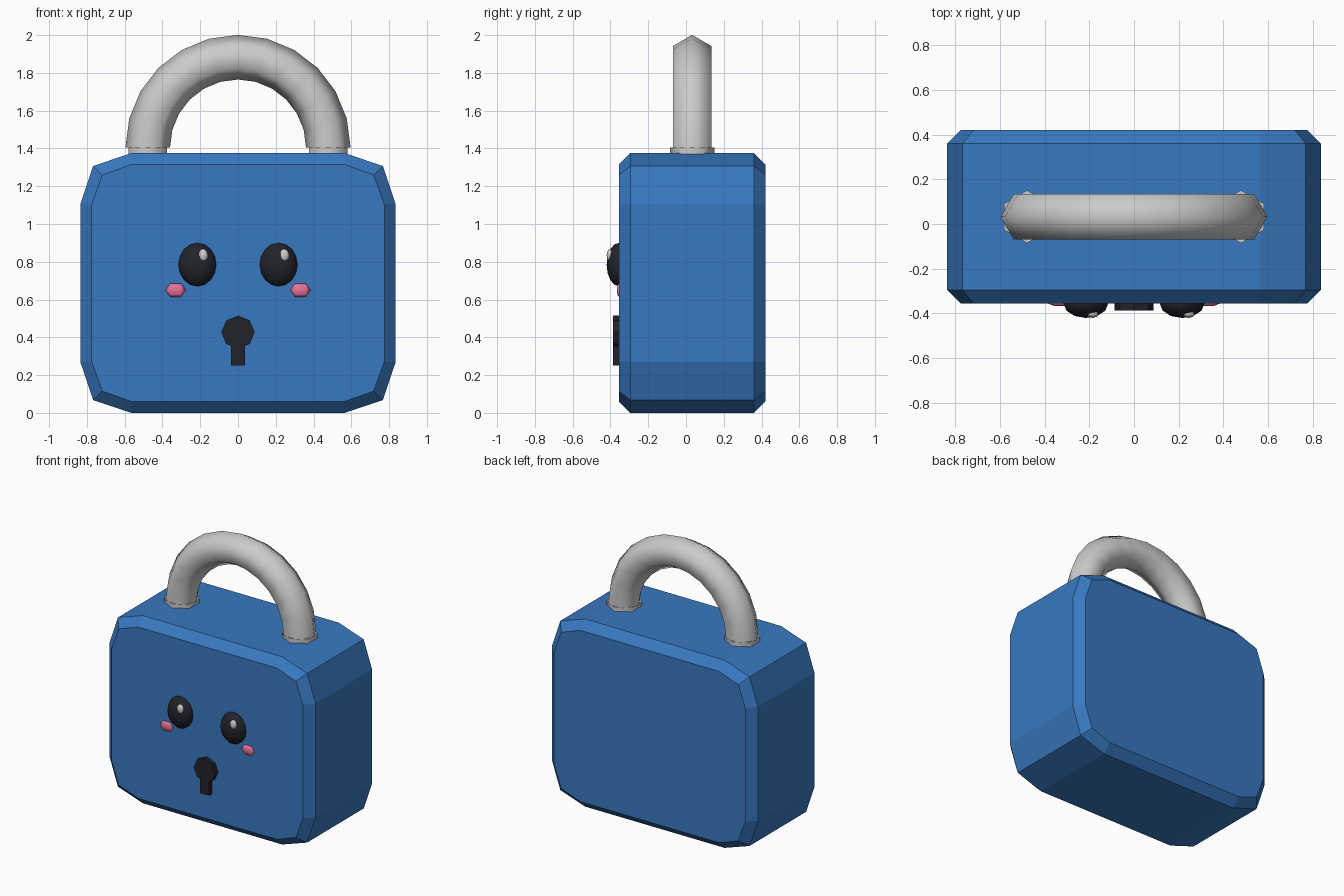
import bpy, bmesh
from math import sin, cos, pi, radians
from mathutils import Matrix, Vector

if "Cube" in bpy.data.objects:
    bpy.data.objects.remove(bpy.data.objects["Cube"])

YC = 0.0325  # depth centre of body and shackle


def material(name, rgb):
    m = bpy.data.materials.new(name)
    m.diffuse_color = (*rgb, 1)
    m.use_nodes = True
    m.node_tree.nodes["Principled BSDF"].inputs["Base Color"].default_value = m.diffuse_color
    return m


BLUE = material("blue", (0.04, 0.19, 0.53))
BLACK = material("black", (0.016, 0.017, 0.024))
PINK = material("pink", (0.80, 0.17, 0.31))


def finish(name, bm, mat=None, smooth=False):
    bmesh.ops.recalc_face_normals(bm, faces=bm.faces)
    for f in bm.faces:
        f.smooth = smooth and len(f.verts) < 5
    me = bpy.data.meshes.new(name)
    bm.to_mesh(me)
    bm.free()
    ob = bpy.data.objects.new(name, me)
    bpy.context.collection.objects.link(ob)
    if mat:
        me.materials.append(mat)
    return ob


def loft(name, rings, mat=None, smooth=False):
    """Skin a list of equal-length point rings and cap both ends."""
    bm = bmesh.new()
    vs = [[bm.verts.new(p) for p in r] for r in rings]
    n = len(vs[0])
    for a, b in zip(vs, vs[1:]):
        for i in range(n):
            j = (i + 1) % n
            bm.faces.new((a[i], a[j], b[j], b[i]))
    bm.faces.new(vs[0])
    bm.faces.new(vs[-1])
    return finish(name, bm, mat, smooth)


def ellipsoid(name, loc, size, segs, rings, mat=None, pole_x=False):
    bm = bmesh.new()
    bmesh.ops.create_uvsphere(bm, u_segments=segs, v_segments=rings, radius=1)
    if pole_x:
        bmesh.ops.rotate(bm, verts=bm.verts, matrix=Matrix.Rotation(pi / 2, 3, 'Y'))
    bmesh.ops.scale(bm, verts=bm.verts, vec=size)
    bmesh.ops.translate(bm, verts=bm.verts, vec=loc)
    return finish(name, bm, mat, True)


# Body: clipped-corner outline with chamfered front and back rims
def outline(y, corner):
    half = [(x, z) for x, z in corner] + [(x, 1.375 - z) for x, z in reversed(corner)]
    pts = half + [(-x, z) for x, z in reversed(half)]
    return [(x, y, z) for x, z in pts]


OUTER = [(0.565, 0), (0.767, 0.068), (0.835, 0.27)]
INNER = [(0.562, 0.06), (0.718, 0.115), (0.775, 0.273)]
loft("lock_body", [outline(-0.355, INNER), outline(-0.295, OUTER),
                   outline(0.36, OUTER), outline(0.42, INNER)], BLUE)

# Shackle: six-sided tube swept through a half circle
R, r, Z = 0.478, 0.118, 1.405
rings = []
for i in range(13):
    a = pi * i / 12
    ring = []
    for k in range(6):
        b = pi * k / 3
        d = R + r * cos(b)
        ring.append((d * cos(a), YC + r * sin(b), Z + d * sin(a)))
    rings.append(ring)
loft("shackle", rings, smooth=True)

# Short legs under the shackle
for side, s in (("left", -1), ("right", 1)):
    loft("shackle_leg_" + side,
         [[(s * R + r * sin(k * pi / 3), YC + r * cos(k * pi / 3), z) for k in range(6)]
          for z in (1.30, Z)], smooth=True)

    # Face: eye, eye highlight and cheek
    ellipsoid("eye_" + side, (s * 0.215, -0.355, 0.785), (0.10, 0.065, 0.115), 12, 8, BLACK)
    ellipsoid("eye_highlight_" + side, (s * 0.215 + 0.03, -0.402, 0.833),
              (0.027, 0.018, 0.035), 8, 6)
    ellipsoid("cheek_" + side, (s * 0.33, -0.355, 0.65), (0.055, 0.013, 0.041), 8, 3,
              PINK, pole_x=True)

# Keyhole: octagonal disc and slot
disc = [(0.088 * sin(k * pi / 4), 0.427 + 0.088 * cos(k * pi / 4)) for k in range(8)]
slot = [(-0.036, 0.25), (0.036, 0.25), (0.036, 0.40), (-0.036, 0.40)]
for name, prof, front in (("keyhole_disc", disc, -0.387), ("keyhole_slot", slot, -0.386)):
    loft(name, [[(x, y, z) for x, z in prof] for y in (front, -0.34)], BLACK)
